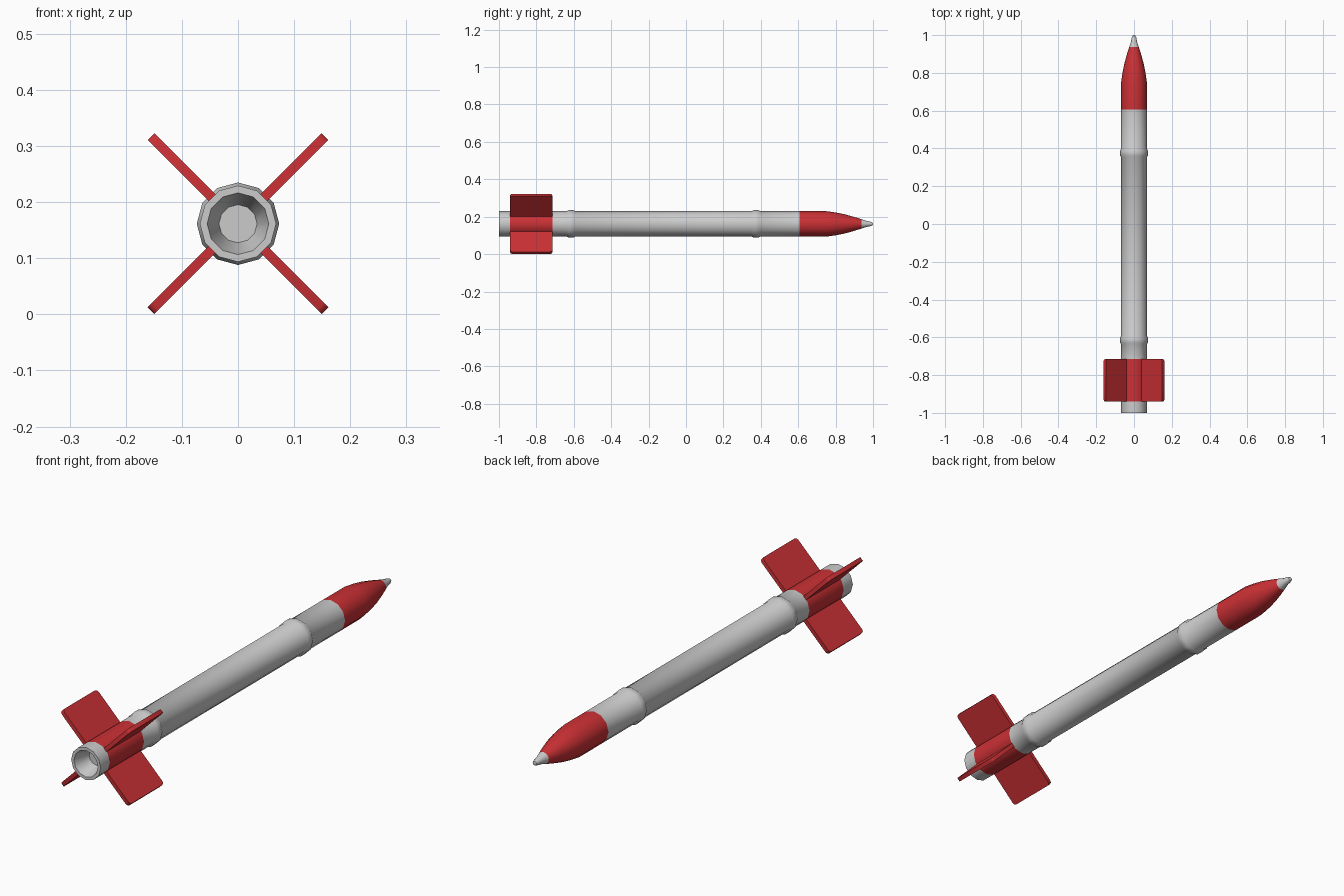
import bpy, bmesh, math
from mathutils import Matrix

if "Cube" in bpy.data.objects:
    bpy.data.objects.remove(bpy.data.objects["Cube"])

AXIS_Z = 0.1615   # height of the rocket's centre line
SIDES = 12
R = 0.068

red = bpy.data.materials.new("red_paint")
red.diffuse_color = (0.6, 0.03, 0.035, 1)
red.use_nodes = True
red.node_tree.nodes["Principled BSDF"].inputs["Base Color"].default_value = red.diffuse_color


def finish(bm, name, mat=None, angle=40):
    bmesh.ops.recalc_face_normals(bm, faces=bm.faces)
    mesh = bpy.data.meshes.new(name)
    bm.to_mesh(mesh)
    bm.free()
    obj = bpy.data.objects.new(name, mesh)
    bpy.context.collection.objects.link(obj)
    if mat:
        mesh.materials.append(mat)
    bpy.ops.object.select_all(action='DESELECT')
    obj.select_set(True)
    bpy.context.view_layer.objects.active = obj
    bpy.ops.object.shade_smooth_by_angle(angle=math.radians(angle))
    return obj


def lathe(name, profile, mat=None):
    """Turn a (y, radius) profile around the long axis; radius 0 closes it."""
    bm = bmesh.new()
    rings = []
    for y, r in profile:
        n = SIDES if r > 0 else 1
        rings.append([bm.verts.new((r * math.cos(2 * math.pi * i / SIDES), y,
                                    AXIS_Z + r * math.sin(2 * math.pi * i / SIDES)))
                      for i in range(n)])
    for a, b in zip(rings, rings[1:]):
        for i in range(SIDES):
            j = (i + 1) % SIDES
            quad = [a[i % len(a)], a[j % len(a)], b[j % len(b)], b[i % len(b)]]
            bm.faces.new(list(dict.fromkeys(quad)))
    return finish(bm, name, mat)


# Hollow exhaust at the tail
lathe("exhaust_nozzle", [(-0.94, R), (-1.0, R), (-1.0, 0.055),
                         (-0.93, 0.034), (-0.93, 0)][::-1])

# Red sleeve carrying the fins
lathe("fin_sleeve", [(-0.94, R), (-0.715, R)], red)


# Main tube with two raised joint bands
def band(y):
    return [(y - 0.022, R), (y - 0.013, 0.0735), (y + 0.013, 0.0735), (y + 0.022, R)]


lathe("body_tube", [(-0.715, R)] + band(-0.615) + band(0.375) + [(0.607, R)])

# Tapered nose and its grey tip
lathe("nose_cone", [(0.607, R), (0.75, R), (0.80, 0.061), (0.85, 0.051),
                    (0.90, 0.037), (0.938, 0.025)], red)
lathe("nose_tip", [(0.938, 0.025), (0.965, 0.016), (0.985, 0.0125),
                   (0.996, 0.0085), (1.0, 0)])

# Four diagonal fins with clipped outer corners
R0, R1, Y0, Y1, C, T = 0.055, 0.2195, -0.94, -0.715, 0.012, 0.017
outline = [(R0, Y0), (R1 - C, Y0), (R1 - C * 0.3, Y0 + C * 0.3), (R1, Y0 + C),
           (R1, Y1 - C), (R1 - C * 0.3, Y1 - C * 0.3), (R1 - C, Y1), (R0, Y1)]
for k in range(4):
    bm = bmesh.new()
    face = bm.faces.new([bm.verts.new((x, y, -T / 2)) for x, y in outline])
    ext = bmesh.ops.extrude_face_region(bm, geom=[face])
    bmesh.ops.translate(bm, vec=(0, 0, T),
                        verts=[v for v in ext["geom"] if isinstance(v, bmesh.types.BMVert)])
    bm.transform(Matrix.Translation((0, 0, AXIS_Z)) @
                 Matrix.Rotation(math.radians(45 + 90 * k), 4, 'Y'))
    finish(bm, f"fin_{k + 1}", red, 50)
